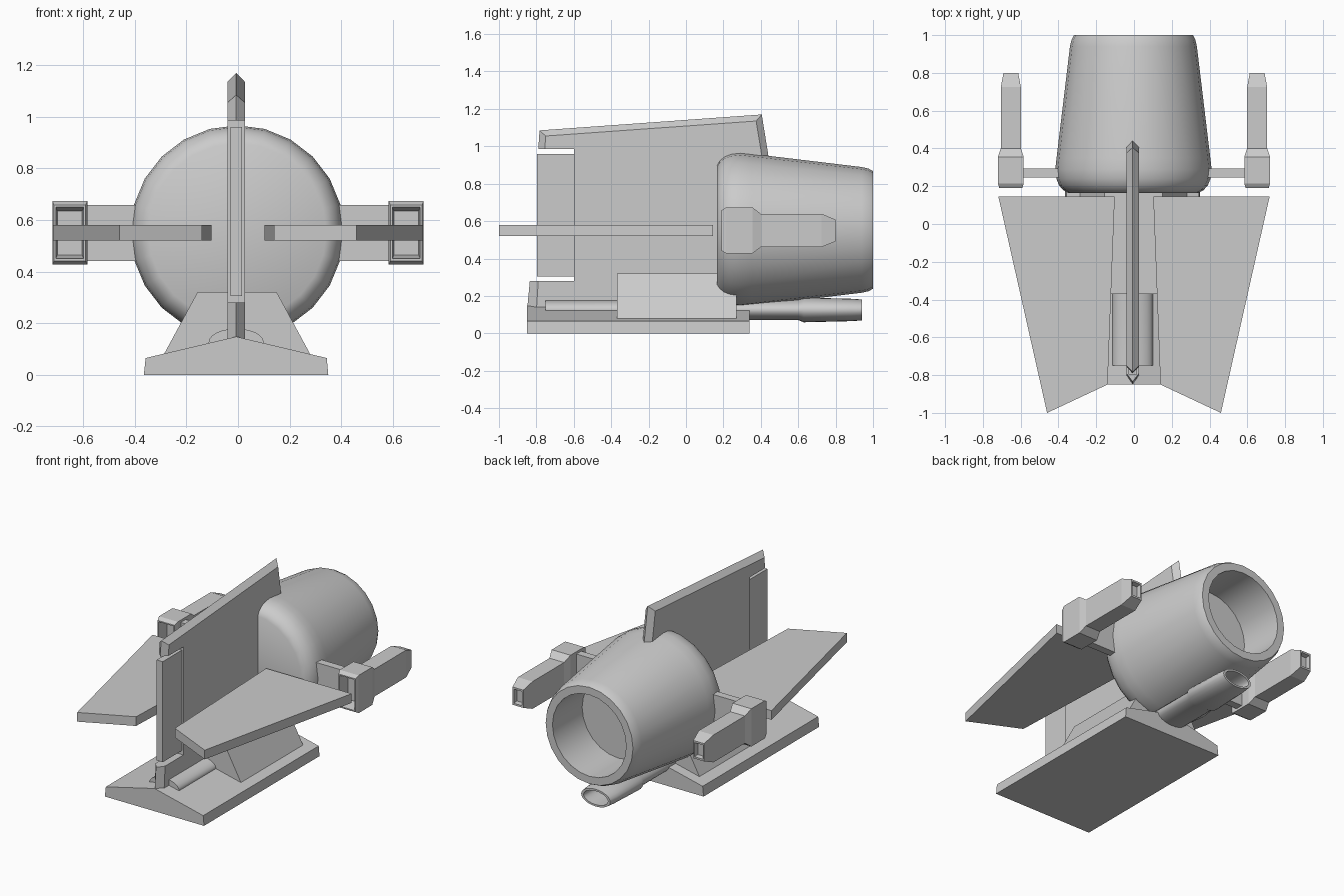
import bpy, bmesh, math

if "Cube" in bpy.data.objects:
    bpy.data.objects.remove(bpy.data.objects["Cube"])


def loft(name, loops, smooth=False):
    """Skin equal-length closed loops and cap both ends."""
    bm = bmesh.new()
    rings = [[bm.verts.new(p) for p in loop] for loop in loops]
    n = len(rings[0])
    for a, b in zip(rings, rings[1:]):
        for i in range(n):
            j = (i + 1) % n
            bm.faces.new((a[i], a[j], b[j], b[i]))
    bm.faces.new(rings[0])
    bm.faces.new(rings[-1])
    bmesh.ops.recalc_face_normals(bm, faces=bm.faces)
    mesh = bpy.data.meshes.new(name)
    bm.to_mesh(mesh)
    bm.free()
    obj = bpy.data.objects.new(name, mesh)
    bpy.context.collection.objects.link(obj)
    if smooth:
        bpy.ops.object.select_all(action='DESELECT')
        obj.select_set(True)
        bpy.context.view_layer.objects.active = obj
        bpy.ops.object.shade_smooth_by_angle(angle=math.radians(40))
    return obj


def ring(y, rx, rz, cx, cz, n=24):
    return [(cx + rx * math.cos(math.tau * i / n), y, cz + rz * math.sin(math.tau * i / n))
            for i in range(n)]


def rect(y, hx, hz, cx, cz):
    return [(cx + sx * hx, y, cz + sz * hz) for sx, sz in ((-1, -1), (1, -1), (1, 1), (-1, 1))]


def along_y(profile, y0, y1):
    return [[(x, y, z) for x, z in profile] for y in (y0, y1)]


def along_x(profile, x):
    return [(x, y, z) for y, z in profile]


CX = -0.007

# Pitched base plate
loft("base", along_y([(-0.365, 0), (0.35, 0), (0.344, 0.065), (CX, 0.148), (-0.358, 0.065)],
                     -0.85, 0.34))

# Trapezoid support block
loft("support_block", along_y([(-0.287, 0.08), (0.28, 0.08), (0.15, 0.32), (-0.157, 0.32)],
                              -0.37, 0.27))

# Hollow engine barrel
barrel = [(0.165, 0.345), (0.18, 0.372), (0.205, 0.394), (0.24, 0.408), (0.29, 0.414),
          (0.35, 0.407), (0.94, 0.336), (0.975, 0.328), (1.0, 0.315), (1.0, 0.266), (0.70, 0.262)]
loft("engine_barrel", [ring(y, r, r, -0.003, 0.553) for y, r in barrel], True)

# Flattened lower pipe with a hollow nozzle
pipe = [(-0.75, 0.107, 0.054), (0.60, 0.107, 0.054), (0.63, 0.122, 0.066), (0.88, 0.112, 0.06),
        (0.94, 0.105, 0.056), (0.94, 0.088, 0.044), (0.72, 0.085, 0.042)]
loft("lower_pipe", [ring(y, rx, rz, CX, 0.125) for y, rx, rz in pipe], True)

# Upright fin with a ridged outer edge
ridge = [(-0.85, 0.12), (-0.835, 0.28), (-0.60, 0.28), (-0.60, 0.985), (-0.79, 0.985),
         (-0.783, 1.085), (0.405, 1.17), (0.455, 0.86), (0.20, 0.12)]
side = [(-0.80, 0.12), (-0.79, 0.28), (-0.60, 0.28), (-0.60, 0.985), (-0.755, 0.985),
        (-0.75, 1.055), (0.375, 1.135), (0.42, 0.86), (0.20, 0.12)]
loft("fin", [along_x(side, CX - 0.034), along_x(ridge, CX), along_x(side, CX + 0.034)])

# Thin rudder in the fin notch
rudder = [(-0.797, 0.305), (-0.59, 0.305), (-0.59, 0.96), (-0.797, 0.96)]
loft("rudder", [along_x(rudder, CX - 0.022), along_x(rudder, CX + 0.022)])

# Side parts, built once for each side
wing = [(0.718, 0.145), (0.46, -1.0), (0.14, -0.85), (0.102, 0.145)]
pod = [(0.27, 0.048, 0.085), (0.19, 0.054, 0.10), (0.19, 0.061, 0.108), (0.215, 0.068, 0.123),
       (0.355, 0.068, 0.123), (0.40, 0.053, 0.089), (0.725, 0.053, 0.089), (0.80, 0.039, 0.058),
       (0.80, 0.030, 0.046), (0.77, 0.028, 0.042)]
for label, s in (("right", 1), ("left", -1)):
    # Swept wing slab
    loft(label + "_wing", [[(s * x, y, z) for x, y in wing] for z in (0.52, 0.58)])
    # Pod with recessed ends
    loft(label + "_pod", [rect(y, hx, hz, s * 0.652, 0.55) for y, hx, hz in pod])
    # Strut joining pod to barrel
    loft(label + "_strut", [rect(y, 0.115, 0.108, s * 0.475, 0.55) for y in (0.245, 0.295)])
